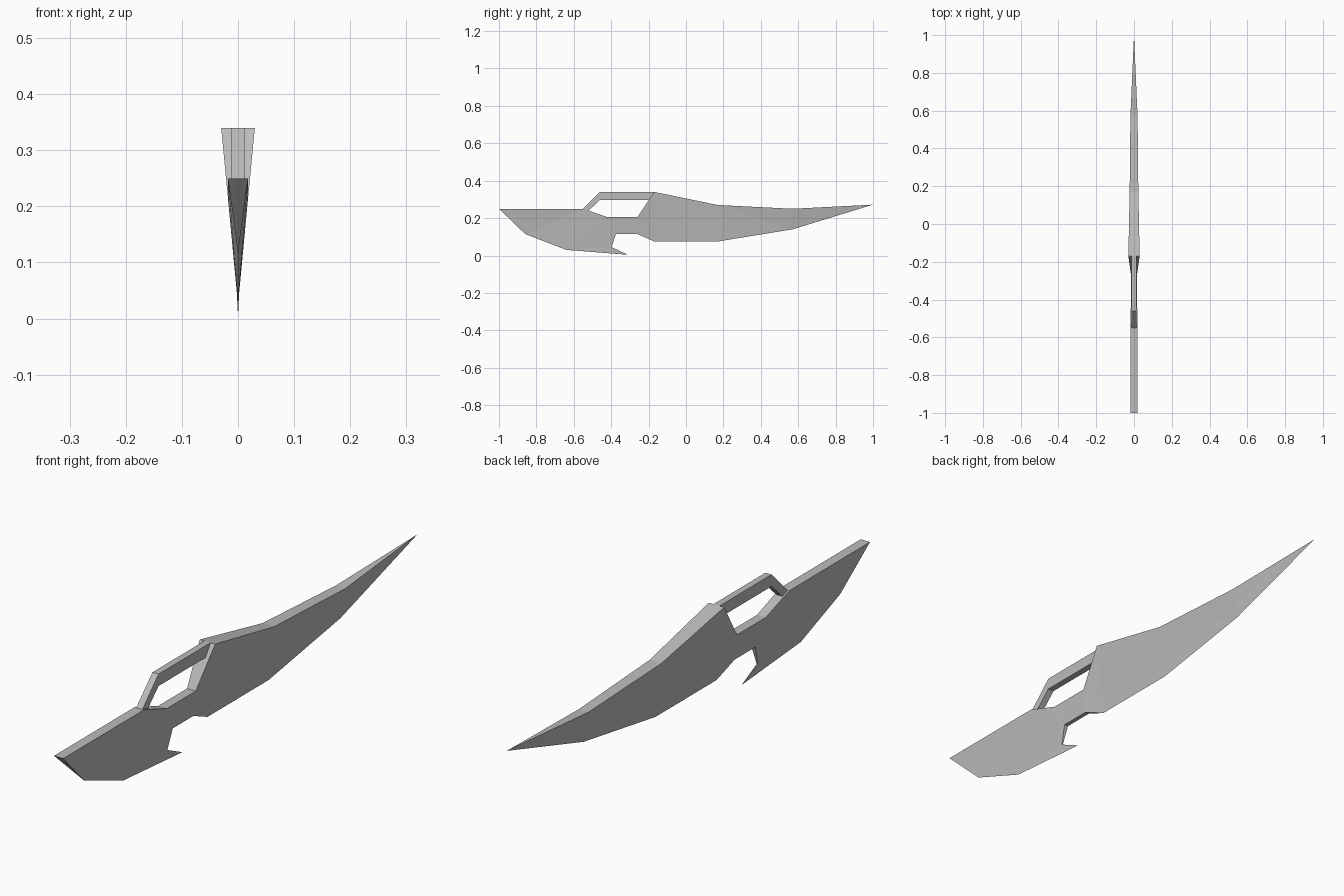
import bpy
import bmesh

cube = bpy.data.objects.get("Cube")
if cube:
    bpy.data.objects.remove(cube, do_unlink=True)

steel = bpy.data.materials.new("grey steel")
steel.use_nodes = True
colour = (0.5, 0.5, 0.5, 1)
steel.diffuse_color = colour
steel.node_tree.nodes["Principled BSDF"].inputs["Base Color"].default_value = colour


def build(name, points, panels):
    """Mirror side panels across x = 0 and close the rim between them.
    Each point is (y, z, half width); zero half width is a sharp edge."""
    bm = bmesh.new()
    left, right = {}, {}
    for key, (y, z, w) in points.items():
        left[key] = bm.verts.new((w, y, z))
        right[key] = bm.verts.new((-w, y, z)) if w else left[key]
    edges = [(p[i - 1], p[i]) for p in panels for i in range(len(p))]
    for panel in panels:
        bm.faces.new([left[k] for k in panel])
        bm.faces.new([right[k] for k in reversed(panel)])
    for a, b in edges:
        if (b, a) in edges:
            continue
        loop = list(dict.fromkeys((left[b], left[a], right[a], right[b])))
        if len(loop) > 2:
            bm.faces.new(loop)
    bmesh.ops.triangulate(bm, faces=[f for f in bm.faces if len(f.verts) > 3])
    bmesh.ops.recalc_face_normals(bm, faces=bm.faces)
    mesh = bpy.data.meshes.new(name)
    bm.to_mesh(mesh)
    bm.free()
    mesh.materials.append(steel)
    bpy.context.collection.objects.link(bpy.data.objects.new(name, mesh))


# Wedge-shaped blade, narrow grip and rear blade with its hook
build("blade", {
    "butt": (-1, .25, .018), "rear_low": (-.86, .115, 0), "belly": (-.64, .03, 0),
    "hook": (-.31, 0.004, 0), "notch": (-.397, .045, .002),
    "grip_rear_low": (-.375, .115, .008), "grip_front_low": (-.26, .115, .008),
    "heel": (-.17, .075, 0), "edge_mid": (.17, .075, 0), "edge_front": (.57, .14, 0),
    "tip": (1, .272, 0), "spine_front": (.57, .25, .019), "spine_mid": (.17, .27, .023),
    "peak": (-.17, .34, .03), "grip_front": (-.26, .205, .017),
    "grip_rear": (-.42, .205, .017), "rear_top": (-.55, .25, .018),
}, [
    ("butt", "rear_low", "rear_top"),
    ("rear_low", "belly", "rear_top"),
    ("belly", "grip_rear", "rear_top"),
    ("belly", "notch", "grip_rear_low", "grip_rear"),
    ("belly", "hook", "notch"),
    ("grip_rear", "grip_rear_low", "grip_front_low", "grip_front"),
    ("grip_front", "grip_front_low", "heel", "peak"),
    ("heel", "edge_mid", "spine_mid", "peak"),
    ("edge_mid", "edge_front", "spine_front", "spine_mid"),
    ("edge_front", "tip", "spine_front"),
])

# Bent bar above the grip
G = .012
build("hand_guard", {
    "foot_out": (-.55, .25, G), "foot_in": (-.52, .24, G),
    "bend_out": (-.46, .34, G), "bend_in": (-.46, .298, G),
    "end_out": (-.17, .34, G), "end_in": (-.198, .298, G),
}, [
    ("foot_out", "foot_in", "bend_in", "bend_out"),
    ("bend_out", "bend_in", "end_in", "end_out"),
])
